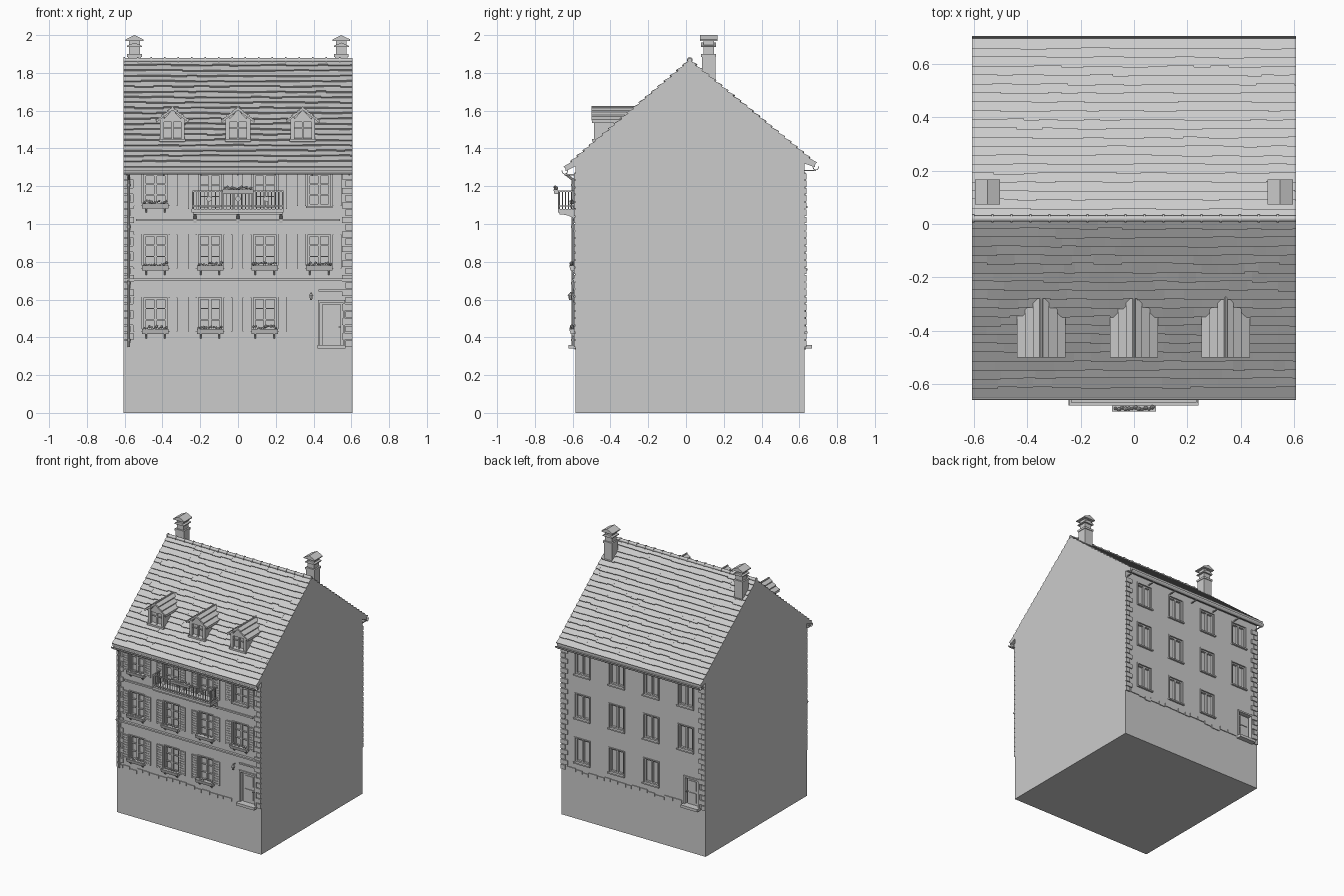
import bpy, bmesh, math, random
from mathutils import Matrix, Vector

random.seed(4)
if "Cube" in bpy.data.objects:
    bpy.data.objects.remove(bpy.data.objects["Cube"])

stone = bpy.data.materials.new("plain grey")
stone.use_nodes = True
stone.diffuse_color = (0.6, 0.6, 0.6, 1)
stone.node_tree.nodes["Principled BSDF"].inputs["Base Color"].default_value = (0.6, 0.6, 0.6, 1)

HALF = 0.605
WALL = {-1: -0.585, 1: 0.628}        # wall plane for front and back
RIDGE = Vector((0, 0.02, 1.865))
EAVE = {-1: Vector((0, -0.64, 1.30)), 1: Vector((0, 0.685, 1.322))}


def finish(name, bm, smooth=False):
    bmesh.ops.recalc_face_normals(bm, faces=bm.faces)
    mesh = bpy.data.meshes.new(name)
    bm.to_mesh(mesh)
    bm.free()
    mesh.materials.append(stone)
    obj = bpy.data.objects.new(name, mesh)
    bpy.context.collection.objects.link(obj)
    if smooth:
        for p in mesh.polygons:
            p.use_smooth = len(p.vertices) == 4
    return obj


def box(bm, x0, x1, y0, y1, z0, z1):
    m = Matrix.Translation(((x0 + x1) / 2, (y0 + y1) / 2, (z0 + z1) / 2))
    m = m @ Matrix.Diagonal((abs(x1 - x0), abs(y1 - y0), abs(z1 - z0), 1))
    bmesh.ops.create_cube(bm, size=1, matrix=m)


def prism(bm, pts, a, b, axis="x"):
    """Extrude a profile of (y, z) along x, or of (x, z) along y."""
    place = (lambda p, t: (t, p[0], p[1])) if axis == "x" else (lambda p, t: (p[0], t, p[1]))
    lo = [bm.verts.new(place(p, a)) for p in pts]
    hi = [bm.verts.new(place(p, b)) for p in pts]
    bm.faces.new(lo)
    bm.faces.new(hi[::-1])
    for i in range(len(pts)):
        j = (i + 1) % len(pts)
        bm.faces.new((lo[i], hi[i], hi[j], lo[j]))


def rod(bm, p, q, r, sides=8):
    p, q = Vector(p), Vector(q)
    d = q - p
    m = Matrix.Translation((p + q) / 2) @ d.to_track_quat("Z", "Y").to_matrix().to_4x4()
    bmesh.ops.create_cone(bm, cap_ends=True, segments=sides, radius1=r, radius2=r, depth=d.length, matrix=m)


def on_wall(bm, s, x0, x1, z0, z1, out, start=0.0):
    """Box standing out from the front (-1) or back (1) wall."""
    box(bm, x0, x1, WALL[s] + s * start, WALL[s] + s * out, z0, z1)


# House body with overhanging eaves
bm = bmesh.new()
prism(bm, [(WALL[-1], 0), (WALL[1], 0), (WALL[1], 1.32), (0.683, 1.30), EAVE[1].yz,
           RIDGE.yz, EAVE[-1].yz, (-0.638, 1.28), (WALL[-1], 1.305)], -HALF, HALF)
body = finish("house_body", bm)

# Opening layout: (side, x, bottom, top, half width, kind)
COLS = (-0.437, -0.148, 0.142, 0.43)
openings = []
for z0, z1 in ((0.43, 0.61), (0.765, 0.945), (1.095, 1.265)):
    for i, x in enumerate(COLS):
        for s in (-1, 1):
            if z0 < 0.5 and i == (3 if s < 0 else 0):
                continue
            balcony = s < 0 and z0 > 1 and i in (1, 2)
            kind = "balcony" if balcony else "plain" if s > 0 or (z0 > 1 and i == 3) else "planter"
            openings.append((s, x, 1.08 if balcony else z0, z1, 0.06, kind))
openings += [(-1, 0.495, 0.36, 0.585, 0.06, "door"), (1, -0.49, 0.36, 0.56, 0.055, "door")]

# Cut the recesses
bm = bmesh.new()
for s, x, z0, z1, w, kind in openings:
    on_wall(bm, s, x - w, x + w, z0, z1, 0.05, -0.022)
cutter = finish("opening_cutter", bm)
cutter.hide_render = True
mod = body.modifiers.new("openings", "BOOLEAN")
mod.operation, mod.object, mod.solver = "DIFFERENCE", cutter, "EXACT"
bpy.context.view_layer.objects.active = body
bpy.ops.object.modifier_apply(modifier=mod.name)
bpy.data.objects.remove(cutter)

# Window frames, surrounds, sills, shutters, doors
frames, sills, shutters, doors = (bmesh.new() for _ in range(4))
boxes, flowers = bmesh.new(), bmesh.new()


def blossoms(x0, x1, y, z, n):
    for i in range(n):
        x = x0 + (x1 - x0) * (i + 0.5) / n
        m = Matrix.Translation((x, y + random.uniform(-0.006, 0.006), z + random.uniform(-0.004, 0.012)))
        bmesh.ops.create_icosphere(flowers, subdivisions=1, radius=random.uniform(0.006, 0.01), matrix=m)


for s, x, z0, z1, w, kind in openings:
    if kind == "door":
        on_wall(doors, s, x - w + 0.01, x + w - 0.01, z0, z1 - 0.01, -0.012, -0.024)
        for a, b in ((0.1, 0.45), (0.55, 0.9)):
            on_wall(doors, s, x - w + 0.025, x + w - 0.025, z0 + a * (z1 - z0), z0 + b * (z1 - z0), -0.007, -0.013)
        for e in (-1, 1):
            on_wall(doors, s, x + e * w, x + e * (w + 0.012), z0, z1, 0.008, -0.01)
        on_wall(doors, s, x - w - 0.012, x + w + 0.012, z1, z1 + 0.012, 0.01, -0.01)
        on_wall(doors, s, x - w - 0.015, x + w + 0.015, z0 - 0.02, z0, 0.038, -0.01)
        rod(doors, (x + 0.042, WALL[s] + s * 0.006, 0.455), (x + 0.042, WALL[s] - s * 0.015, 0.455), 0.005)
        continue
    for e in (-1, 1):
        on_wall(frames, s, x + e * w, x + e * (w - 0.01), z0, z1, -0.006, -0.023)
        on_wall(frames, s, x + e * w, x + e * (w + 0.008), z0, z1 + 0.008, 0.005, -0.005)
    on_wall(frames, s, x - w, x + w, z1 - 0.01, z1, -0.006, -0.023)
    on_wall(frames, s, x - w, x + w, z1, z1 + 0.008, 0.005, -0.005)
    on_wall(frames, s, x - w, x + w, z0, z0 + 0.01, -0.006, -0.023)
    on_wall(frames, s, x - 0.007, x + 0.007, z0, z1, -0.006, -0.023)
    on_wall(sills, s, x - w - 0.01, x + w + 0.01, z0 - 0.01, z0, 0.014, -0.01)
    if s > 0:
        continue
    for f in (0.35, 0.68):
        z = z0 + f * (z1 - z0)
        on_wall(frames, s, x - w, x + w, z - 0.003, z + 0.003, -0.01, -0.023)
    # Louvred shutters folded open on the wall
    for e in (-1, 1):
        a, b = x + e * (w + 0.01), x + e * (w + 0.058)
        on_wall(shutters, s, a, b, z0, z1, 0.004, -0.002)
        on_wall(shutters, s, a, a + e * 0.006, z0, z1, 0.009)
        on_wall(shutters, s, b, b - e * 0.006, z0, z1, 0.009)
        for k in range(10):
            z = z0 + (k + 0.25) * (z1 - z0) / 10
            on_wall(shutters, s, a, b, z, z + 0.009, 0.008)
    # Flower boxes with small brackets
    if kind == "planter":
        y = WALL[s]
        prism(boxes, [(y, z0 - 0.012), (y - 0.026, z0 - 0.012), (y - 0.033, z0 + 0.014), (y, z0 + 0.014)],
              x - 0.07, x + 0.07)
        for e in (-1, 1):
            prism(boxes, [(y, z0 - 0.035), (y - 0.022, z0 - 0.012), (y, z0 - 0.012)],
                  x + e * 0.05 - 0.004, x + e * 0.05 + 0.004)
        blossoms(x - 0.066, x + 0.066, y - 0.018, z0 + 0.018, 10)
finish("window_frames", frames)
finish("window_sills", sills)
finish("shutters", shutters)
finish("doors", doors)
finish("flower_boxes", boxes)

# String courses, door hood, corner stones and ragged plinth stones
bm = bmesh.new()
on_wall(bm, -1, -HALF, HALF, 0.697, 0.712, 0.012, -0.01)
on_wall(bm, -1, -HALF, HALF, 0.704, 0.712, 0.018, -0.01)
on_wall(bm, -1, -0.54, 0.54, 1.015, 1.027, 0.01, -0.01)
on_wall(bm, -1, 0.425, 0.57, 0.643, 0.653, 0.01, -0.01)
finish("string_courses", bm)
bm = bmesh.new()
for s in (-1, 1):
    for e in (-1, 1):
        for k in range(24):
            z = 0.35 + k * 0.0385
            on_wall(bm, s, e * HALF, e * (HALF - (0.055 if k % 2 else 0.035)), z, z + 0.033, 0.009, -0.01)
    x = -HALF
    while x < HALF - 0.08:
        w = random.uniform(0.04, 0.08)
        z = 0.345 + random.uniform(-0.012, 0.012)
        if not any(o[0] == s and o[5] == "door" and abs(o[1] - x - w / 2) < 0.12 for o in openings):
            on_wall(bm, s, x, x + w - 0.004, z, z + 0.025, 0.006, -0.01)
        x += w
finish("corner_and_plinth_stones", bm)

# Roof tile courses: wedges with uneven lower edges
for s, name in ((-1, "front_roof_tiles"), (1, "back_roof_tiles")):
    bm = bmesh.new()
    down = EAVE[s] - RIDGE
    normal = Vector((0, -down.z * s, down.y * s)).normalized()
    rows = 20
    for r in range(rows):
        x = -HALF
        while x < HALF - 0.001:
            x2 = min(HALF, x + random.uniform(0.04, 0.12))
            low = (r + 1) / rows + (random.uniform(-0.007, 0.004) if r < rows - 1 else 0.004)
            top, foot = RIDGE + down * (r / rows), RIDGE + down * low
            tri = [top, foot, foot + normal * 0.009]
            prism(bm, [p.yz for p in tri], x, x2)
            x = x2
    finish(name, bm)

# Ridge caps
bm = bmesh.new()
for k in range(17):
    x = -HALF + k * 2 * HALF / 17
    rod(bm, (x, 0.02, 1.867), (x + 0.072, 0.02, 1.867), 0.012, 10)
    rod(bm, (x, 0.02, 1.867), (x + 0.008, 0.02, 1.867), 0.016, 10)
finish("ridge_caps", bm, True)

# Gutters, brackets and downpipe
bm = bmesh.new()
for s in (-1, 1):
    y, z = EAVE[s].y + s * 0.002, EAVE[s].z - 0.018
    arc = [(math.cos(math.pi * (1 + i / 6)), math.sin(math.pi * (1 + i / 6))) for i in range(7)]
    profile = [(y + 0.017 * c, z + 0.02 * d) for c, d in arc] + [(y + 0.013 * c, z + 0.016 * d) for c, d in arc[::-1]]
    prism(bm, profile, -HALF, HALF)
    for k in range(7):
        x = -0.59 + k * 0.1965
        box(bm, x - 0.004, x + 0.004, WALL[s], y, z - 0.024, z - 0.018)
pipe_y = WALL[-1] - 0.014
rod(bm, (-0.578, -0.638, 1.265), (-0.578, pipe_y, 1.235), 0.007)
rod(bm, (-0.578, pipe_y, 1.24), (-0.578, pipe_y, 0.35), 0.007)
for z in (0.38, 0.68, 0.98, 1.2):
    rod(bm, (-0.578, pipe_y, z), (-0.578, pipe_y, z + 0.012), 0.01)
finish("gutters_and_downpipe", bm)

# Dormers
for x, side in ((-0.347, "right"), (0, "middle"), (0.343, "left")):
    bm = bmesh.new()
    back = -0.26
    for e in (-1, 1):
        box(bm, x + e * 0.065, x + e * 0.045, -0.487, back, 1.43, 1.565)
        slope = [(x, 1.603), (x + e * 0.088, 1.535), (x + e * 0.088, 1.547), (x, 1.617)]
        prism(bm, slope, -0.497, back, "y")
        for k in range(3):        # tile courses on each slope
            a, b = k / 3, (k + 1) / 3
            prism(bm, [(x + e * 0.088 * a, 1.617 - 0.07 * a), (x + e * 0.09 * b, 1.617 - 0.07 * b),
                       (x + e * 0.09 * b, 1.624 - 0.07 * b)], -0.5, back, "y")
    prism(bm, [(x - 0.06, 1.54), (x + 0.06, 1.54), (x, 1.605)], -0.485, back, "y")
    box(bm, x - 0.06, x + 0.06, -0.487, back, 1.43, 1.45)
    box(bm, x - 0.07, x + 0.07, -0.497, -0.47, 1.437, 1.45)
    box(bm, x - 0.05, x + 0.05, -0.468, back, 1.44, 1.55)
    box(bm, x - 0.005, x + 0.005, -0.478, -0.46, 1.45, 1.54)
    box(bm, x - 0.05, x + 0.05, -0.476, -0.46, 1.505, 1.511)
    rod(bm, (x, -0.5, 1.618), (x, back, 1.618), 0.006)
    finish(side + "_dormer", bm)

# Chimneys with stepped gabled caps
for x, side in ((-0.548, "right"), (0.547, "left")):
    bm = bmesh.new()
    box(bm, x - 0.034, x + 0.034, 0.085, 0.155, 1.72, 1.9)
    box(bm, x - 0.039, x + 0.039, 0.08, 0.16, 1.885, 1.9)
    box(bm, x - 0.028, x + 0.028, 0.092, 0.148, 1.9, 1.98)
    for z, w, h in ((1.94, 0.04, 0.02), (1.974, 0.047, 0.026)):
        prism(bm, [(x - w, z - 0.004), (x + w, z - 0.004), (x + w, z + 0.003), (x, z + h), (x - w, z + 0.003)],
              0.12 - w, 0.12 + w, "y")
    finish(side + "_chimney", bm)

# Balcony slab, curved brackets and railing
bm = bmesh.new()
box(bm, -0.245, 0.242, -0.678, WALL[-1], 1.062, 1.08)
box(bm, -0.238, 0.235, -0.67, WALL[-1], 1.05, 1.062)
curve = [(-0.66 + 0.075 * math.sin(t * math.pi / 12), 1.05 - 0.045 * (1 - math.cos(t * math.pi / 12))) for t in range(7)]
for x in (-0.228, 0, 0.228):
    prism(bm, curve + [(WALL[-1], 1.0), (WALL[-1], 1.05)], x - 0.008, x + 0.008)
finish("balcony_base", bm)
bm = bmesh.new()
for z in (1.092, 1.17):
    box(bm, -0.242, 0.24, -0.678, -0.668, z, z + 0.007)
    for x in (-0.242, 0.232):
        box(bm, x, x + 0.008, -0.678, WALL[-1], z, z + 0.007)
for i in range(25):
    x = -0.238 + i * 0.0198
    rod(bm, (x, -0.673, 1.08), (x, -0.673, 1.172), 0.005 if i in (0, 24) else 0.0027, 6)
for i in range(5):
    for x in (-0.238, 0.236):
        rod(bm, (x, -0.655 + i * 0.016, 1.08), (x, -0.655 + i * 0.016, 1.172), 0.0027, 6)
for x in (-0.153, 0, 0.15):
    rod(bm, (x, -0.678, 1.133), (x, -0.668, 1.133), 0.014, 12)
finish("balcony_railing", bm)
bm = bmesh.new()
prism(bm, [(-0.678, 1.16), (-0.697, 1.16), (-0.702, 1.183), (-0.678, 1.183)], -0.082, 0.082)
finish("balcony_flower_box", bm)
blossoms(-0.075, 0.075, -0.69, 1.185, 12)
finish("flowers", flowers)

# Wall lantern beside the door
bm = bmesh.new()
rod(bm, (0.387, WALL[-1], 0.635), (0.387, -0.615, 0.635), 0.004, 6)
for r1, r2, z, h in ((0.006, 0.011, 0.61, 0.026), (0.014, 0.002, 0.629, 0.014)):
    bmesh.ops.create_cone(bm, cap_ends=True, segments=6, radius1=r1, radius2=r2, depth=h,
                          matrix=Matrix.Translation((0.387, -0.613, z)))
finish("wall_lantern", bm)
